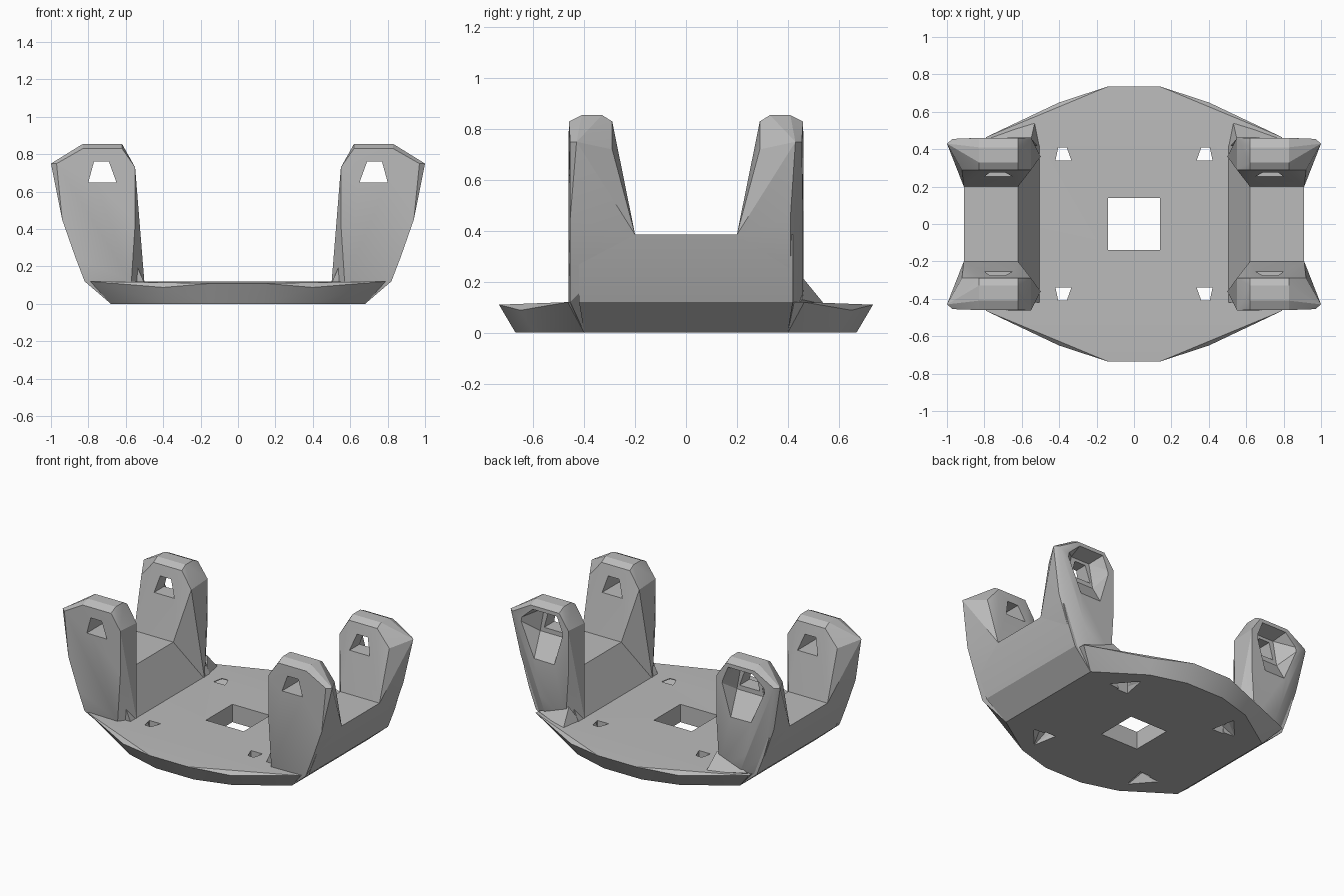
import bpy
import bmesh
from mathutils import Vector

default_cube = bpy.data.objects.get("Cube")
if default_cube:
    bpy.data.objects.remove(default_cube, do_unlink=True)

# One grey for the whole bracket
grey = bpy.data.materials.new("plain_grey")
grey.use_nodes = True
colour = (0.5, 0.5, 0.5, 1.0)
grey.diffuse_color = colour
grey.node_tree.nodes["Principled BSDF"].inputs["Base Color"].default_value = colour

SIDES = ((1, "left"), (-1, "right"))
ENDS = ((-1, "front"), (1, "back"))


def faceted_solid(name, points, side=1, end=1):
    """Faceted convex solid around the points, mirrored by side and end."""
    bm = bmesh.new()
    for x, y, z in points:
        bm.verts.new((x * side, y * end, z))
    bmesh.ops.remove_doubles(bm, verts=bm.verts[:], dist=0.0005)
    result = bmesh.ops.convex_hull(bm, input=bm.verts[:])
    spare = {v for v in result["geom_interior"] + result["geom_unused"]
             if isinstance(v, bmesh.types.BMVert)}
    bmesh.ops.delete(bm, geom=list(spare), context="VERTS")
    bmesh.ops.dissolve_limit(bm, angle_limit=0.02, verts=bm.verts[:], edges=bm.edges[:])
    bmesh.ops.recalc_face_normals(bm, faces=bm.faces[:])
    mesh = bpy.data.meshes.new(name)
    bm.to_mesh(mesh)
    bm.free()
    obj = bpy.data.objects.new(name, mesh)
    bpy.context.collection.objects.link(obj)
    mesh.materials.append(grey)
    return obj


def cut(obj, cutters):
    """Subtract each cutter from the object, then remove the cutter."""
    bpy.context.view_layer.objects.active = obj
    for cutter in cutters:
        cutter.hide_render = True
        mod = obj.modifiers.new("cut", "BOOLEAN")
        mod.operation = "DIFFERENCE"
        mod.solver = "EXACT"
        mod.object = cutter
        bpy.ops.object.modifier_apply(modifier=mod.name)
        bpy.data.objects.remove(cutter, do_unlink=True)


def upright(outline, low, high):
    """Stand a plan outline between two heights."""
    return [(x, y, z) for x, y in outline for z in (low, high)]


def along_y(profile, near, far):
    """Sweep an x-z profile between two y positions."""
    return [(x, y, z) for x, z in profile for y in (near, far)]


parts = []

# Base plate: small flat underside flaring to a wider rim
rim = [(.14, .735, .11), (.40, .65, .088), (.53, .55, .11), (.79, .465, .12),
       (.14, .67, 0), (.38, .6, 0), (.5, .51, 0), (.68, .4, 0)]
base = faceted_solid("base_plate", [(x * s, y * e, z) for x, y, z in rim
                                    for s, _ in SIDES for e, _ in ENDS])
parts.append(base)

# Square opening and four countersunk bolt holes
square = [(s * .14, e * .14) for s, _ in SIDES for e, _ in ENDS]
cutters = [faceted_solid("square_cutter", upright(square, -.1, .3))]
hole = [(.335, .34), (.42, .34), (.405, .41), (.36, .41)]
sink = [(.34, .35), (.37, .51), (.5, .36)]
for s, _ in SIDES:
    for e, _ in ENDS:
        cutters.append(faceted_solid("bolt_cutter", upright(hole, -.1, .3), s, e))
        for surface, depth in ((.115, .06), (-.005, .05)):
            points = [(x, y, surface) for x, y in sink]
            points += [(x, y, depth) for x, y in hole]
            cutters.append(faceted_solid("countersink_cutter", points, s, e))
cut(base, cutters)

# Side walls: curved outside, sloping inside, flat top
wall_upper = [(.82, .12), (.87, .25), (.91, .385), (.62, .385), (.5, .11)]
wall_foot = [(.68, 0), (.5, 0)]
wall_points = along_y(wall_upper, -.42, .42) + along_y(wall_foot, -.4, .4)
for s, side in SIDES:
    parts.append(faceted_solid(side + "_side_wall", wall_points, s))

# Corner posts: bevelled crown, leaning inner face and spreading foot
crown = [(.62, .83), (.83, .83)]
outer_face = [(.55, .73), (.55, .43), (.57, .12)]
outer_edge = [(.94, .45), (.87, .25), (.82, .12)]
post_body = along_y(crown, .29, .46)
post_body += along_y([(x, .855) for x, _ in crown], .33, .41)
post_body += [(x, .462, z) for x, z in outer_face]
post_body += [(1, .43, .75), (.97, .455, .75), (.55, .29, .72), (.92, .29, .72),
              (.62, .2, .385), (.91, .2, .385), (.5, .36, .11),
              (.68, .4, 0), (.55, .42, .02)]
window = [(.65, .65), (.8, .65), (.77, .76), (.69, .76)]
for s, side in SIDES:
    for e, end in ENDS:
        # Outer edge is square at the front and chamfered at the back
        if end == "front":
            edge = [(x, .455, z) for x, z in outer_edge]
        else:
            edge = [(x, .41, z) for x, z in outer_edge]
            edge += [(x - .1, .46, z) for x, z in outer_edge]
        post = faceted_solid("_".join((end, side, "post")), post_body + edge, s, e)
        cutters = [faceted_solid("window_cutter", along_y(window, .1, .7), s, e)]
        if end == "back":
            # Flared pocket behind the window
            mouth = [(.585, .7), (.66, .45), (.8, .45), (.92, .72), (.82, .81), (.63, .81)]
            floor = [(.63, .62), (.83, .62), (.8, .78), (.66, .78)]
            pocket = [(x, .48, z) for x, z in mouth] + [(x, .36, z) for x, z in floor]
            cutters.append(faceted_solid("pocket_cutter", pocket, s, e))
        cut(post, cutters)
        parts.append(post)

# Small gussets tying the back posts to the rim
gusset = [(.53, .545, .11), (.55, .455, .22), (.78, .455, .13), (.57, .4, .04), (.5, .4, .11)]
for s, side in SIDES:
    parts.append(faceted_solid(side + "_back_gusset", gusset, s))

# Soft shading with crisp edges
bpy.ops.object.select_all(action="DESELECT")
for part in parts:
    part.select_set(True)
bpy.context.view_layer.objects.active = base
bpy.ops.object.shade_smooth_by_angle(angle=0.4)
